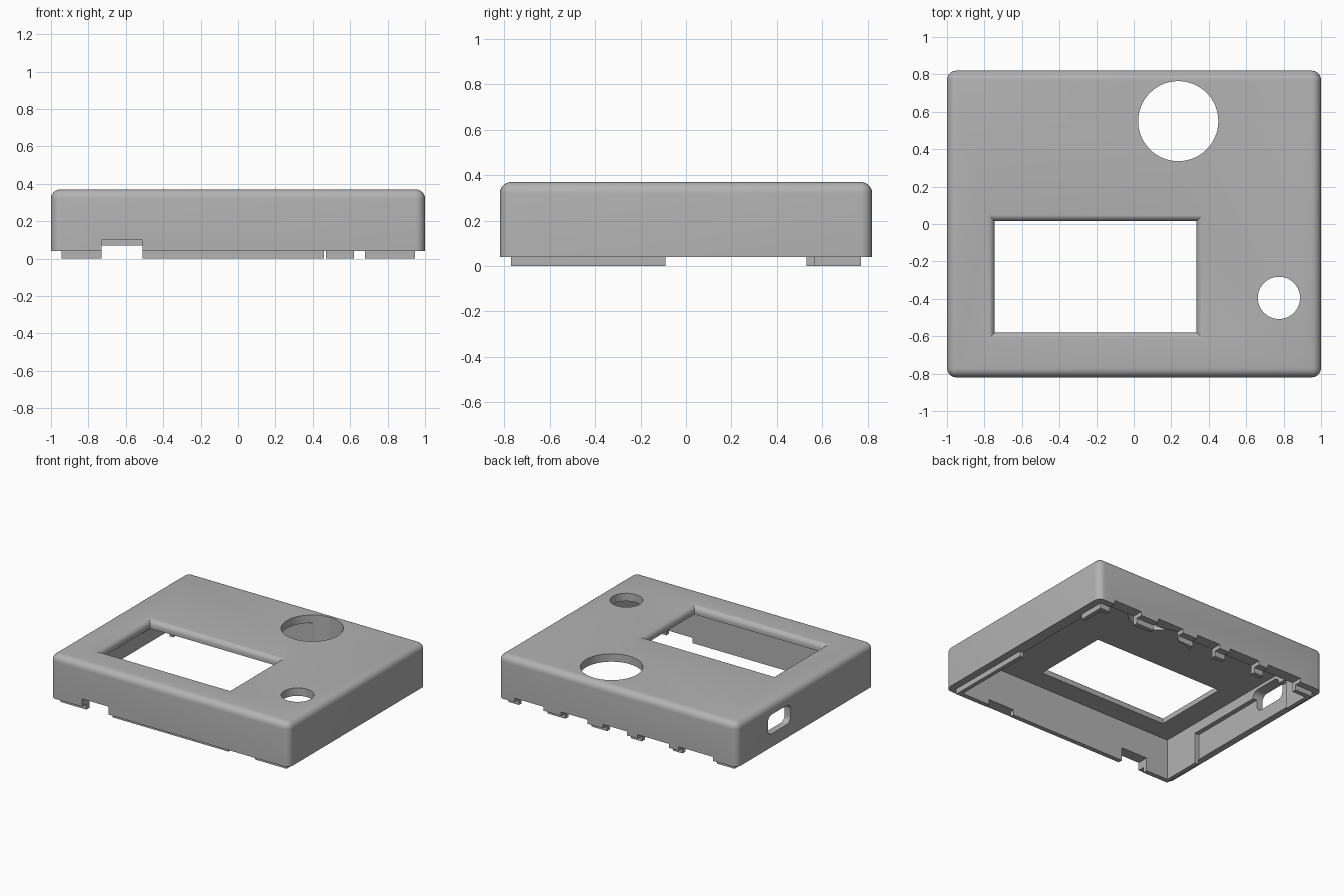
import bpy, bmesh
from math import sin, cos, pi, radians
from mathutils import Vector

if "Cube" in bpy.data.objects:
    bpy.data.objects.remove(bpy.data.objects["Cube"], do_unlink=True)

TOP, RIM, CEILING = 0.37, 0.04, 0.31     # heights
HX, HY = 1.0, 0.82                       # outer half sizes
IX, IY = 0.915, 0.735                    # inner half sizes


def to_object(name, bm):
    bmesh.ops.recalc_face_normals(bm, faces=bm.faces)
    mesh = bpy.data.meshes.new(name)
    bm.to_mesh(mesh)
    bm.free()
    obj = bpy.data.objects.new(name, mesh)
    bpy.context.collection.objects.link(obj)
    return obj


def box(name, x, y, z, radius=0, rounded=None):
    """Box from three (low, high) ranges; rounded(edge) picks edges to fillet."""
    bm = bmesh.new()
    bmesh.ops.create_cube(bm, size=1)
    for v in bm.verts:
        v.co = Vector([r[0] if c < 0 else r[1] for c, r in zip(v.co, (x, y, z))])
    if radius:
        edges = [e for e in bm.edges if rounded(e)]
        bmesh.ops.bevel(bm, geom=edges, offset=radius, segments=6,
                        profile=0.5, affect='EDGES')
    return to_object(name, bm)


def hole(name, x, y, radius):
    bm = bmesh.new()
    bmesh.ops.create_cone(bm, cap_ends=True, segments=64, radius1=radius,
                          radius2=radius, depth=2)
    bmesh.ops.translate(bm, verts=bm.verts, vec=(x, y, 0))
    return to_object(name, bm)


def combine(target, tool, operation='DIFFERENCE'):
    mod = target.modifiers.new("combine", 'BOOLEAN')
    mod.operation, mod.solver, mod.object = operation, 'EXACT', tool
    bpy.context.view_layer.objects.active = target
    bpy.ops.object.modifier_apply(modifier=mod.name)
    bpy.data.objects.remove(tool, do_unlink=True)


def window_cutter(x, y, r, steps=6):
    """Rectangular opening that flares with a rounded edge at the top."""
    profile = [(0, 0.2)]
    for i in range(steps + 1):
        a = i / steps * pi / 2
        profile.append((r * (1 - cos(a)), TOP - r + r * sin(a)))
    profile.append((r, 0.6))
    bm = bmesh.new()
    rings = []
    for d, z in profile:
        corners = ((x[0] - d, y[0] - d), (x[1] + d, y[0] - d),
                   (x[1] + d, y[1] + d), (x[0] - d, y[1] + d))
        rings.append([bm.verts.new((px, py, z)) for px, py in corners])
    for low, high in zip(rings, rings[1:]):
        for i in range(4):
            j = (i + 1) % 4
            bm.faces.new((low[i], low[j], high[j], high[i]))
    bm.faces.new(rings[0])
    bm.faces.new(rings[-1])
    return to_object("window_cutter", bm)


# Outer shell with filleted top and vertical edges
shell = box("enclosure_cover", (-HX, HX), (-HY, HY), (RIM, TOP), 0.05,
            lambda e: max(v.co.z for v in e.verts) > 0.2)

# Locating lip below the rim, with gaps on each side
lip = box("lip", (-0.945, 0.945), (-0.77, 0.77), (0, 0.1))
deep = (-0.2, 0.3)
back_gaps = [(-0.80, -0.51), (-0.43, -0.17), (-0.08, 0.12), (0.25, 0.47), (0.62, 0.86)]
combine(lip, box("gap", (0.46, 0.68), (-1, -0.7), deep))
combine(lip, box("gap", (0.88, 1.1), (-0.09, 0.565), deep))
combine(lip, box("gap", (-1.1, -0.88), (-0.44, 0.53), deep))
combine(shell, lip, 'UNION')

# Hollow inside and the thinned left-hand wall around the connector
combine(shell, box("cavity", (-IX, IX), (-IY, IY), (-0.5, CEILING)))
combine(shell, box("recess", (-0.95, -0.8), (-0.44, 0.53), (-0.5, 0.235)))

# Connector slot with rounded corners
combine(shell, box("slot", (-1.2, -0.8), (0.18, 0.45), (0.14, 0.285), 0.045,
                   lambda e: abs(e.verts[0].co.x - e.verts[1].co.x) > 0.1))

# Notches in the lower edges of the front and back walls
combine(shell, box("front_notch", (-0.73, -0.51), (-1, -0.6), (-0.5, 0.10)))
for gap in back_gaps:
    combine(shell, box("back_notch", gap, (0.6, 1), (-0.5, 0.07)))

# Openings in the top
combine(shell, hole("large_hole", 0.237, 0.55, 0.214))
combine(shell, hole("small_hole", 0.775, -0.395, 0.113))
combine(shell, window_cutter((-0.745, 0.335), (-0.58, 0.015), 0.04))

# Grey plastic
grey = bpy.data.materials.new("grey_plastic")
grey.use_nodes = True
colour = (0.45, 0.45, 0.45, 1)
grey.diffuse_color = colour
grey.node_tree.nodes["Principled BSDF"].inputs["Base Color"].default_value = colour
shell.data.materials.clear()
shell.data.materials.append(grey)
for p in shell.data.polygons:
    p.material_index = 0

bpy.ops.object.select_all(action='DESELECT')
shell.select_set(True)
bpy.context.view_layer.objects.active = shell
bpy.ops.object.shade_smooth_by_angle(angle=radians(30))
